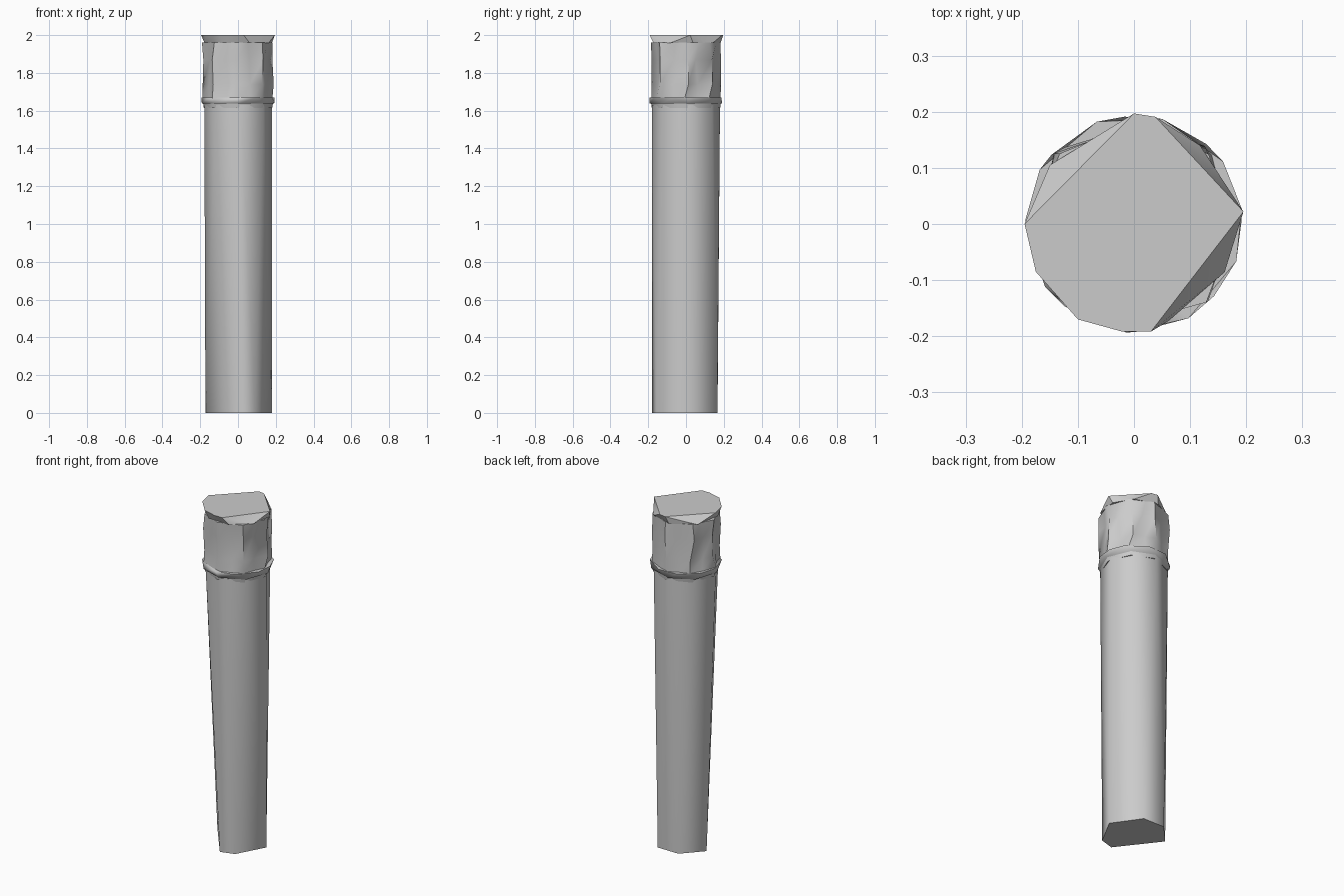
import bpy, bmesh, math, random

if "Cube" in bpy.data.objects:
    bpy.data.objects.remove(bpy.data.objects["Cube"])

random.seed(4)


def ring(radius, angles, z):
    """Points on a circle at the given angles in degrees."""
    return [(radius * math.cos(math.radians(a)), radius * math.sin(math.radians(a)), z) for a in angles]


def finish(name, bm, angle):
    bmesh.ops.recalc_face_normals(bm, faces=bm.faces)
    mesh = bpy.data.meshes.new(name)
    bm.to_mesh(mesh)
    bm.free()
    for p in mesh.polygons:
        p.use_smooth = True
    mesh.set_sharp_from_angle(angle=math.radians(angle))
    obj = bpy.data.objects.new(name, mesh)
    bpy.context.collection.objects.link(obj)
    return obj


def hull(name, points, angle=70):
    """Solid faceted drum joining two rings that may differ in vertex count."""
    bm = bmesh.new()
    for p in points:
        bm.verts.new(p)
    bmesh.ops.convex_hull(bm, input=bm.verts[:])
    return finish(name, bm, angle)


# Shaft: uneven six-sided foot blending into a rounder top
foot = [3, 67, 112, 163, 272, 300]
top = [5, 50, 92, 140, 188, 230, 275, 318]
hull("shaft", ring(0.18, foot, 0) + ring(0.18, top, 1.63))

# Collar: small neck below a wider flange
neck = [0, 45, 88, 135, 182, 225, 268, 315]
hull("collar_neck", ring(0.181, neck, 1.615) + ring(0.185, neck, 1.64))
hull("collar_flange",
     ring(0.192, [2, 48, 95, 140, 184, 230, 272, 318], 1.637)
     + ring(0.194, [8, 35, 75, 110, 150, 178, 215, 266, 300, 340], 1.67))

# Lantern: creased drum with irregular vertical folds
bm = bmesh.new()
sides = 16
rows = []
for level, z in enumerate((1.665, 1.74, 1.87, 1.96)):
    row = []
    for i in range(sides):
        a = 2 * math.pi * (i + random.uniform(-0.2, 0.2)) / sides
        inner = 0.165 if level in (1, 2) else 0.172
        r = (0.188 if i % 2 == 0 else inner) + random.uniform(-0.007, 0.003)
        row.append(bm.verts.new((r * math.cos(a), r * math.sin(a), z)))
    rows.append(row)
for lo, hi in zip(rows, rows[1:]):
    for i in range(sides):
        j = (i + 1) % sides
        bm.faces.new((lo[i], lo[j], hi[j]))
        bm.faces.new((lo[i], hi[j], hi[i]))
bm.faces.new(rows[0][::-1])
bm.faces.new(rows[-1])
finish("lantern", bm, 50)

# Cap: uneven flared lid
lid = [(-0.195, 0), (-0.175, -0.085), (-0.1, -0.17), (-0.02, -0.192),
       (0.03, -0.192), (0.195, 0.022), (0.038, 0.191), (0, 0.197)]
hull("cap", [(x, y, 2.0) for x, y in lid]
     + ring(0.183, [12, 50, 95, 145, 195, 245, 290, 332], 1.957), 40)
